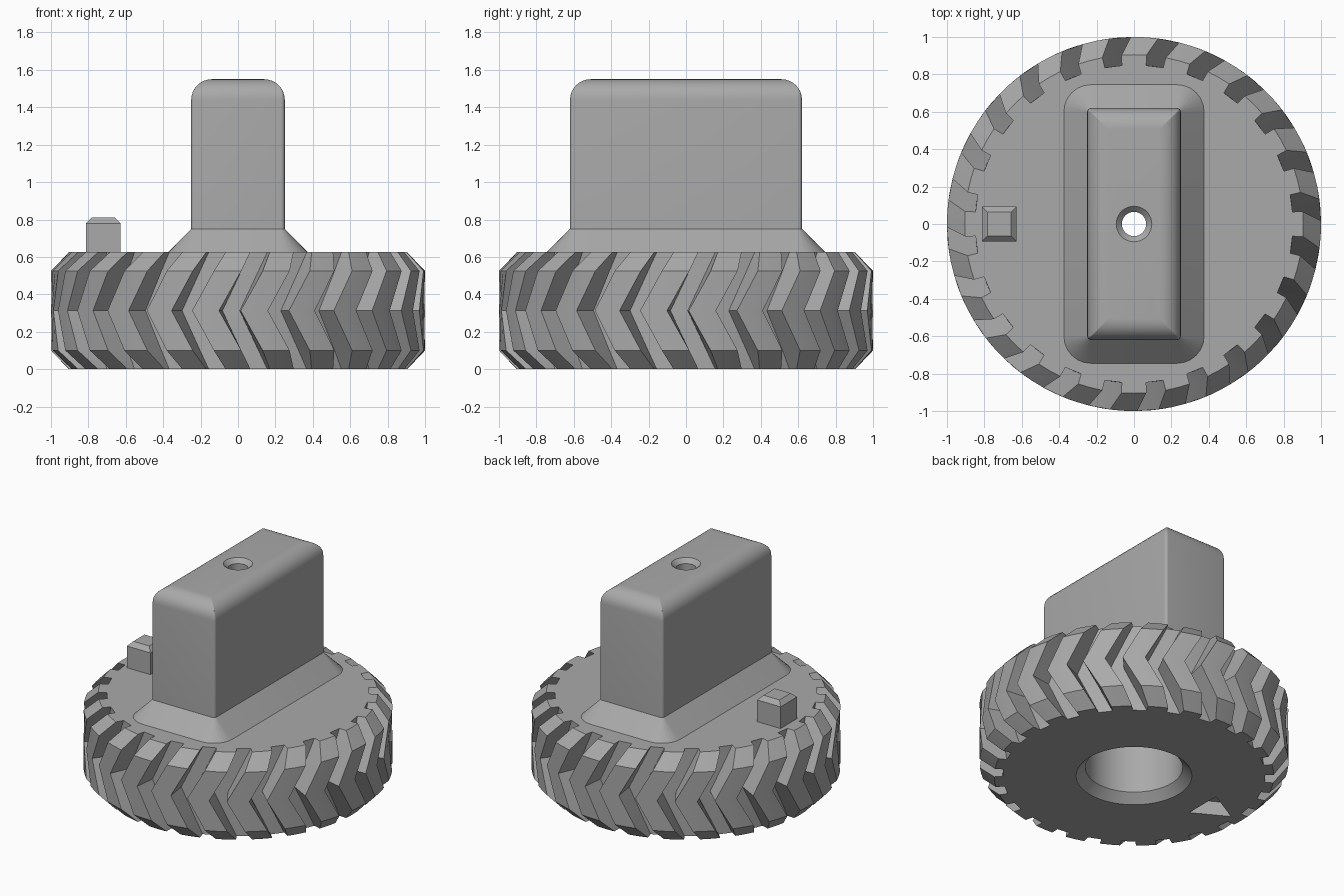
import bpy
import bmesh
from math import sin, cos, pi, radians

old = bpy.data.objects.get("Cube")
if old:
    bpy.data.objects.remove(old, do_unlink=True)

GREY = (0.4, 0.4, 0.4, 1.0)
mat = bpy.data.materials.new("plain grey")
mat.use_nodes = True
mat.diffuse_color = GREY
mat.node_tree.nodes["Principled BSDF"].inputs["Base Color"].default_value = GREY


def loft(name, rings):
    """Closed solid through rings of equal point count, bottom to top."""
    bm = bmesh.new()
    loops = [[bm.verts.new(p) for p in ring] for ring in rings]
    n = len(loops[0])
    for a, b in zip(loops, loops[1:]):
        for i in range(n):
            j = (i + 1) % n
            bm.faces.new((a[i], a[j], b[j], b[i]))
    bm.faces.new(loops[0][::-1])
    bm.faces.new(loops[-1])
    bmesh.ops.recalc_face_normals(bm, faces=bm.faces)
    mesh = bpy.data.meshes.new(name)
    bm.to_mesh(mesh)
    bm.free()
    mesh.materials.append(mat)
    obj = bpy.data.objects.new(name, mesh)
    bpy.context.collection.objects.link(obj)
    return obj


def activate(obj):
    bpy.ops.object.select_all(action="DESELECT")
    obj.select_set(True)
    bpy.context.view_layer.objects.active = obj


def cut(obj, cutter):
    mod = obj.modifiers.new("cut", "BOOLEAN")
    mod.operation = "DIFFERENCE"
    mod.solver = "EXACT"
    mod.object = cutter
    activate(obj)
    bpy.ops.object.modifier_apply(modifier=mod.name)


def circle(r, z, n=64):
    return [(r * cos(2 * pi * i / n), r * sin(2 * pi * i / n), z) for i in range(n)]


def rounded_rect(hx, hy, r, z, seg=6):
    pts = []
    for k, (sx, sy) in enumerate(((1, 1), (-1, 1), (-1, -1), (1, -1))):
        for i in range(seg + 1):
            a = pi / 2 * (k + i / seg)
            pts.append((sx * (hx - r) + r * cos(a), sy * (hy - r) + r * sin(a), z))
    return pts


# Base wheel with herringbone teeth
HEIGHT, TEETH, ROOT, TWIST = 0.625, 24, 0.85, 10.0


def tooth_ring(z, tip):
    mid = HEIGHT / 2
    shift = TWIST * (abs(z - mid) / mid - 1)
    pts = []
    for t in range(TEETH):
        for r, off in ((ROOT, -4.4), (tip, -4.2), (tip, 0), (tip, 4.2), (ROOT, 4.4)):
            a = radians(t * 360 / TEETH + off + shift)
            pts.append((r * cos(a), r * sin(a), z))
    return pts


base = loft("toothed_base", [tooth_ring(z, tip) for z, tip in (
    (0, 0.905), (0.1, 1), (HEIGHT / 2, 1), (HEIGHT - 0.1, 1), (HEIGHT, 0.905))])

# Grip block with flared foot and rounded top
HX, HY, TOP, FILLET = 0.25, 0.62, 1.55, 0.11
rings = [rounded_rect(0.375, 0.745, 0.145, HEIGHT), rounded_rect(HX, HY, 0.02, 0.75)]
for i in range(9):
    a = pi / 2 * i / 8
    inset = FILLET * (1 - cos(a))
    rings.append(rounded_rect(HX - inset, HY - inset, max(0.02 - inset, 0.004),
                              TOP - FILLET + FILLET * sin(a)))
grip = loft("grip", rings)

# Chamfered pointer block on the rim
px = -0.72
block = loft("pointer_block", [
    [(px + sx * h, sy * h, z) for sx, sy in ((-1, -1), (1, -1), (1, 1), (-1, 1))]
    for h, z in ((0.093, HEIGHT - 0.02), (0.093, 0.78), (0.063, 0.81))])

# Stepped bore through base and grip, and triangular pocket underneath
bore = loft("bore_cutter", [circle(r, z) for r, z in (
    (0.395, -0.02), (0.315, 0.06), (0.315, 0.45), (0.065, 0.45),
    (0.065, TOP - 0.03), (0.095, TOP), (0.105, TOP + 0.01))])
pocket = loft("pocket_cutter", [
    [(-0.82, 0, z), (-0.58, -0.135, z), (-0.58, 0.135, z)] for z in (-0.02, 0.1)])
cut(base, bore)
cut(base, pocket)
cut(grip, bore)
for helper in (bore, pocket):
    bpy.data.objects.remove(helper, do_unlink=True)

for obj in (base, grip):
    activate(obj)
    bpy.ops.object.shade_smooth_by_angle(angle=radians(25))
